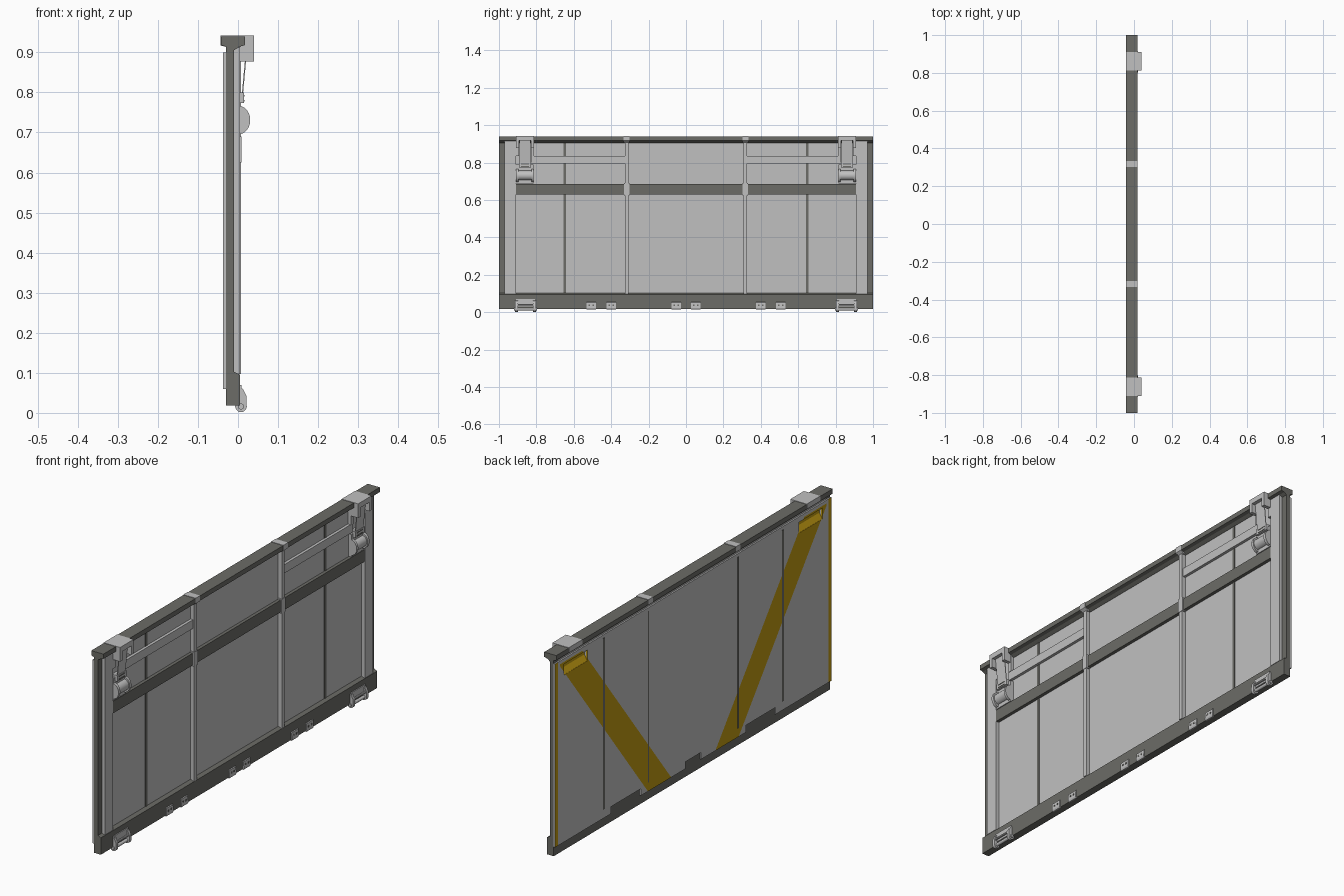
import bpy, bmesh, math
from mathutils import Vector

if "Cube" in bpy.data.objects:
    bpy.data.objects.remove(bpy.data.objects["Cube"])


def material(name, rgb):
    m = bpy.data.materials.new(name)
    m.diffuse_color = (*rgb, 1)
    m.use_nodes = True
    m.node_tree.nodes["Principled BSDF"].inputs["Base Color"].default_value = m.diffuse_color
    return m


LIGHT = material("light_grey", (0.53, 0.53, 0.53))
DARK = material("dark_grey", (0.15, 0.15, 0.135))
YELLOW = material("warning_yellow", (0.54, 0.33, 0.006))


def finish(bm, name, mats):
    bmesh.ops.recalc_face_normals(bm, faces=bm.faces[:])
    me = bpy.data.meshes.new(name)
    bm.to_mesh(me)
    bm.free()
    for m in mats:
        me.materials.append(m)
    ob = bpy.data.objects.new(name, me)
    bpy.context.collection.objects.link(ob)
    return ob


def extrude_xz(name, pts, y0, y1, mat):
    """Prism from an (x, z) profile swept along y."""
    bm = bmesh.new()
    a = [bm.verts.new((x, y0, z)) for x, z in pts]
    b = [bm.verts.new((x, y1, z)) for x, z in pts]
    n = len(pts)
    bm.faces.new(a)
    bm.faces.new(b[::-1])
    for i in range(n):
        bm.faces.new((a[i], b[i], b[(i + 1) % n], a[(i + 1) % n]))
    return finish(bm, name, [mat])


def box(name, x, y, z, mat):
    return extrude_xz(name, [(x[0], z[0]), (x[1], z[0]), (x[1], z[1]), (x[0], z[1])],
                      min(y), max(y), mat)


def arc(cx, cz, r, a0, a1, n):
    return [(cx + r * math.cos(math.radians(a0 + (a1 - a0) * i / n)),
             cz + r * math.sin(math.radians(a0 + (a1 - a0) * i / n))) for i in range(n + 1)]


def smooth(ob):
    for o in bpy.context.selected_objects:
        o.select_set(False)
    ob.select_set(True)
    bpy.context.view_layer.objects.active = ob
    bpy.ops.object.shade_smooth_by_angle(angle=math.radians(35))


def cut(ob, cutter):
    m = ob.modifiers.new("cut", 'BOOLEAN')
    m.operation = 'DIFFERENCE'
    m.solver = 'EXACT'
    m.object = cutter


# ---- frame -------------------------------------------------------------
extrude_xz("bottom_rail", [(-0.03, 0.018), (0.005, 0.018), (0.005, 0.095),
                           (-0.008, 0.102), (-0.03, 0.102)], -1, 1, DARK)
extrude_xz("top_rail", [(-0.03, 0.905), (-0.01, 0.905), (0.003, 0.914), (0.018, 0.918),
                        (0.018, 0.94), (-0.043, 0.94), (-0.043, 0.918), (-0.03, 0.914)],
           -1, 1, DARK)
core = box("inner_panel", (-0.03, -0.012), (-0.97, 0.97), (0.09, 0.91), LIGHT)
box("middle_rail", (-0.013, 0.003), (-0.91, 0.91), (0.63, 0.685), DARK)

# ---- outer skin with painted warning stripes ------------------------------
bm = bmesh.new()
bmesh.ops.create_cube(bm, size=1)
for v in bm.verts:
    v.co = Vector((-0.0335 + v.co.x * 0.007, v.co.y * 2, 0.48 + v.co.z * 0.84))


def slice_all(co, no):
    bmesh.ops.bisect_plane(bm, geom=bm.verts[:] + bm.edges[:] + bm.faces[:],
                           plane_co=co, plane_no=no)


SLOPE, INNER, WIDE = 0.78, 0.16, 0.168
for s in (-1, 1):
    slice_all((0, s * 0.978, 0), (0, 1, 0))
    slice_all((0, s * 0.965, 0), (0, 1, 0))
    for off in (INNER, INNER + WIDE):
        slice_all((0, s * off, 0.06), (0, s, -SLOPE))
slice_all((0, 0, 0.885), (0, 0, 1))
bm.normal_update()
for f in bm.faces:
    c = f.calc_center_median()
    d = abs(c.y) - SLOPE * (c.z - 0.06)
    stripe = INNER < d < INNER + WIDE and c.z < 0.885 and abs(c.y) < 0.965
    if f.normal.x < -0.9 and (stripe or abs(c.y) > 0.978):
        f.material_index = 1
skin = finish(bm, "outer_skin", [LIGHT, YELLOW])

# notches along the lower edge of the skin
for i, (y0, y1) in enumerate([(-0.595, -0.38), (-0.055, 0.055), (0.38, 0.595)]):
    c = box(f"notch_cutter_{i}", (-0.06, -0.0301), (y0, y1), (0.04, 0.092), DARK)
    c.hide_render = True
    c.hide_set(True)
    cut(skin, c)
    box(f"notch_backing_{i}", (-0.0315, -0.029), (y0, y1), (0.06, 0.092), DARK)

# ---- parts repeated on both halves --------------------------------------------
for s, side in ((-1, "left"), (1, "right")):
    def span(a, b):
        return (s * a, s * b)

    # end post and inner edge strip
    box(f"end_post_{side}", (-0.03, -0.01), span(0.968, 1), (0.1, 0.912), DARK)
    extrude_xz(f"edge_strip_{side}", [(-0.013, 0.1), (0.005, 0.097), (0.005, 0.914), (-0.013, 0.905)],
               *sorted(span(0.91, 0.97)), LIGHT)

    # grip pocket in the outer face
    c = box(f"pocket_cutter_{side}", (-0.06, -0.018), span(0.765, 0.935), (0.825, 0.875), YELLOW)
    c.hide_render = True
    c.hide_set(True)
    cut(skin, c)
    cut(core, c)
    extrude_xz(f"pocket_slope_{side}", [(-0.036, 0.825), (-0.0175, 0.825), (-0.0175, 0.876),
                                        (-0.021, 0.876), (-0.021, 0.85)],
               *sorted(span(0.765, 0.935)), YELLOW)

    # panel seams
    for y, w in ((0.648, 0.006), (0.325, 0.004)):
        box(f"outer_seam_{side}", (-0.038, -0.036), span(y - w, y + w), (0.1, 0.885), DARK)
    box(f"inner_seam_{side}", (-0.013, -0.01), span(0.641, 0.655), (0.1, 0.91), DARK)

    # upright with a cap wrapped over the top rail
    box(f"upright_{side}", (-0.013, 0.007), span(0.308, 0.327), (0.097, 0.925), LIGHT)
    box(f"upright_collar_{side}", (-0.01, 0.009), span(0.303, 0.332), (0.625, 0.69), LIGHT)
    extrude_xz(f"upright_cap_{side}", [(-0.0435, 0.917), (0.003, 0.905), (0.0195, 0.917),
                                       (0.0195, 0.942), (-0.0435, 0.942)],
               *sorted(span(0.301, 0.334)), LIGHT)

    # cross bar
    box(f"cross_bar_{side}", (-0.013, 0.001), span(0.325, 0.83), (0.796, 0.836), LIGHT)

    # latch bracket hooked over the top rail
    box(f"latch_top_{side}", (-0.0435, 0.04), span(0.812, 0.91), (0.918, 0.942), LIGHT)
    for a, b in ((0.812, 0.829), (0.893, 0.91)):
        box(f"latch_cheek_{side}", (0.005, 0.04), span(a, b), (0.877, 0.93), LIGHT)
        box(f"latch_foot_{side}", (-0.012, 0.004), span(a, b), (0.835, 0.915), LIGHT)

    # strap, buckle and ratchet drum
    extrude_xz(f"strap_{side}", [(0.009, 0.79), (0.012, 0.79), (0.024, 0.92), (0.021, 0.92)],
               *sorted(span(0.832, 0.89)), LIGHT)
    box(f"buckle_{side}", (-0.012, 0.015), span(0.828, 0.894), (0.773, 0.8), LIGHT)
    for z in (0.779, 0.792):
        box(f"buckle_pin_{side}", (0.01, 0.0165), span(0.84, 0.882), (z - 0.002, z + 0.002), DARK)
    smooth(extrude_xz(f"drum_{side}", [(-0.012, 0.70)] + arc(0.0, 0.731, 0.026, -90, 90, 14)
                      + [(-0.012, 0.757)], *sorted(span(0.826, 0.896)), LIGHT))
    for a, b in ((0.815, 0.827), (0.895, 0.908)):
        smooth(extrude_xz(f"drum_cheek_{side}", [(-0.012, 0.695)]
                          + [(x * 0.85, z) for x, z in arc(0, 0.731, 0.036, -90, 90, 14)]
                          + [(-0.012, 0.79), (-0.012, 0.767)][1:], *sorted(span(a, b)), LIGHT))
    box(f"drum_base_{side}", (-0.012, 0.004), span(0.815, 0.908), (0.688, 0.79), LIGHT)

    # large lower hinge: plate, two teardrop lugs, pin and handle bar
    box(f"hinge_plate_{side}", (0, 0.009), span(0.806, 0.91), (0.03, 0.07), LIGHT)
    for a, b in ((0.803, 0.817), (0.899, 0.913)):
        smooth(extrude_xz(f"hinge_lug_{side}", [(0.004, 0.064), (0.012, 0.06), (0.021, 0.042)]
                          + arc(0.0075, 0.0165, 0.0145, 10, -190, 14) + [(0.004, 0.03)],
                          *sorted(span(a, b)), LIGHT))
    smooth(extrude_xz(f"hinge_pin_{side}", arc(0.0075, 0.016, 0.0075, 0, 330, 11),
                      *sorted(span(0.797, 0.919)), LIGHT))
    smooth(extrude_xz(f"hinge_bar_{side}", arc(0.015, 0.04, 0.005, 0, 315, 7),
                      *sorted(span(0.81, 0.906)), LIGHT))

    # small hinge brackets
    for y in (0.052, 0.4, 0.507):
        extrude_xz(f"small_bracket_{side}", [(0, 0.018), (0.008, 0.015), (0.011, 0.022),
                                             (0.009, 0.052), (0, 0.056)],
                   *sorted(span(y - 0.025, y + 0.025)), LIGHT)
        for k in (-0.01, 0.01):
            box(f"bracket_bolt_{side}", (0.008, 0.0115), span(y + k - 0.004, y + k + 0.004),
                (0.033, 0.041), DARK)
